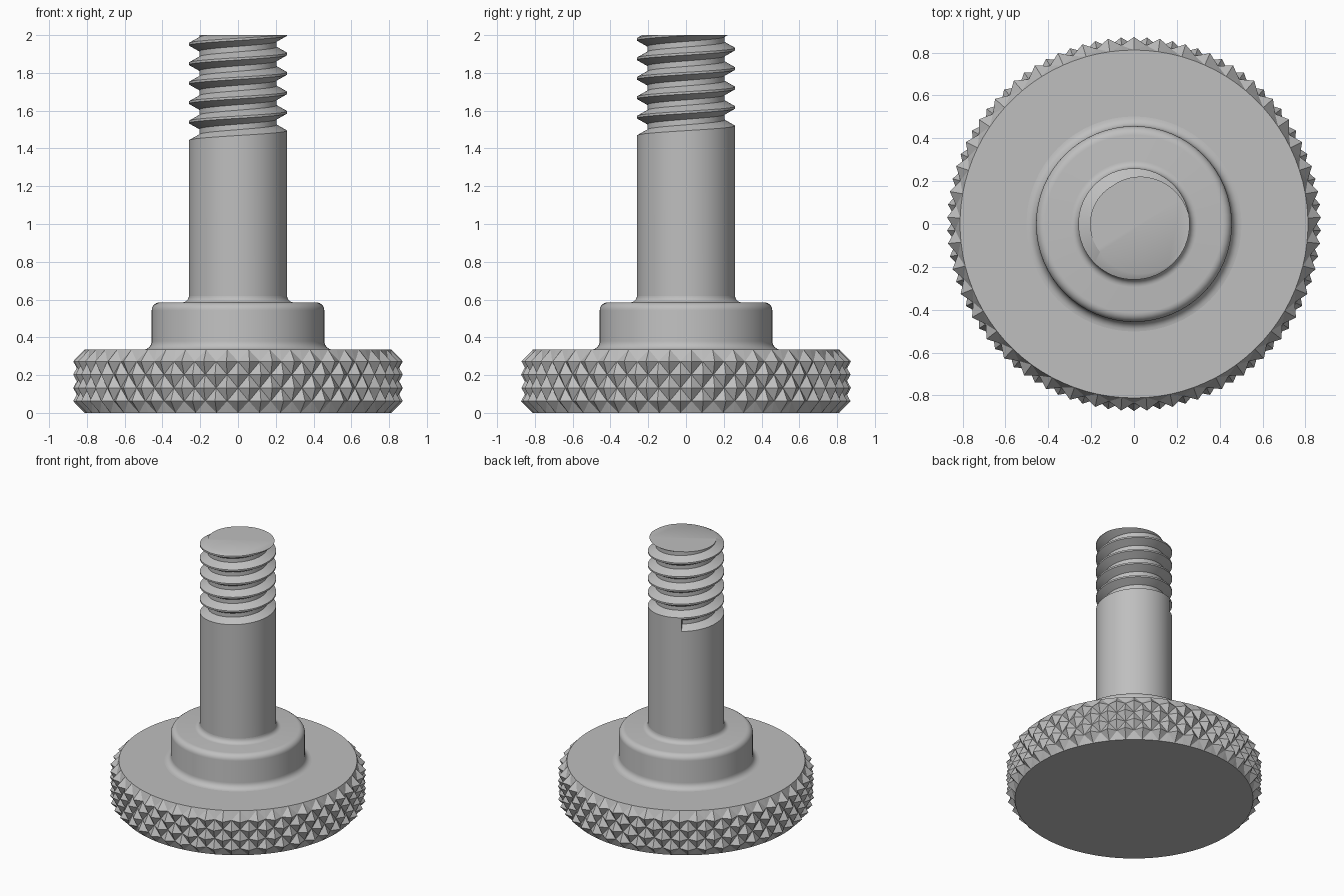
import bpy, bmesh
from math import sin, cos, pi, radians, atan2

cube = bpy.data.objects.get("Cube")
if cube:
    bpy.data.objects.remove(cube, do_unlink=True)

SEG = 64                  # sides of the turned parts
START = radians(118)      # where the thread groove begins
PITCH = 0.103
SHANK_R, ROOT_R = 0.26, 0.205

steel = bpy.data.materials.new("steel_grey")
steel.use_nodes = True
grey = (0.52, 0.52, 0.52, 1)
steel.diffuse_color = grey
steel.node_tree.nodes["Principled BSDF"].inputs["Base Color"].default_value = grey


def polar(r, a, z):
    return (r * cos(a), r * sin(a), z)


def finish(bm, name, smooth):
    bmesh.ops.remove_doubles(bm, verts=bm.verts[:], dist=1e-5)
    bmesh.ops.recalc_face_normals(bm, faces=bm.faces[:])
    mesh = bpy.data.meshes.new(name)
    bm.to_mesh(mesh)
    bm.free()
    mesh.materials.append(steel)
    obj = bpy.data.objects.new(name, mesh)
    bpy.context.collection.objects.link(obj)
    if smooth:
        bpy.ops.object.select_all(action='DESELECT')
        obj.select_set(True)
        bpy.context.view_layer.objects.active = obj
        bpy.ops.object.shade_smooth_by_angle(angle=radians(35))
    return obj


def arc(cr, cz, rad, a0, a1, steps=6):
    angles = [radians(a0 + (a1 - a0) * k / steps) for k in range(steps + 1)]
    return [(cr + rad * cos(a), cz + rad * sin(a)) for a in angles]


def sweep(bm, columns):
    # Skin neighbouring columns of points with quads
    cols = [[bm.verts.new(p) for p in col] for col in columns]
    for a, b in zip(cols, cols[1:]):
        for k in range(len(a) - 1):
            bm.faces.new((a[k], b[k], b[k + 1], a[k + 1]))
    return cols


# Knurled head: lattice of small pyramids between crossing grooves
HEAD_H, RIM_R, TIP_R, VALLEY_R = 0.335, 0.812, 0.873, 0.835
COLS = 90
rows = [0, 0.062, 0.132, 0.203, 0.273, HEAD_H]
last = len(rows) - 1
bm = bmesh.new()
grid = []
for j, z in enumerate(rows):
    ring = []
    for i in range(COLS):
        r = VALLEY_R if (i + j) % 2 == 0 else TIP_R
        if j in (0, last):
            r = RIM_R
        ring.append(bm.verts.new(polar(r, 2 * pi * i / COLS - pi / 2, z)))
    grid.append(ring)
for j in range(last):
    for i in range(COLS):
        n = (i + 1) % COLS
        a, b, c, d = grid[j][i], grid[j][n], grid[j + 1][n], grid[j + 1][i]
        # Split every cell along its groove
        if (i + j) % 2 == 0:
            tris = ((a, b, c), (a, c, d))
        else:
            tris = ((a, b, d), (b, c, d))
        for t in tris:
            bm.faces.new(t)
bm.faces.new(grid[0][::-1])
bm.faces.new(grid[last])
finish(bm, "knurled_head", False)

# Collar with rounded shoulder and fillets at both ends
COLLAR_R, COLLAR_TOP, SHANK_Z = 0.457, 0.585, 0.62
profile = arc(COLLAR_R + 0.045, HEAD_H + 0.045, 0.045, 270, 180)
profile += arc(COLLAR_R - 0.042, COLLAR_TOP - 0.042, 0.042, 0, 90)
profile += arc(SHANK_R + 0.035, SHANK_Z, 0.035, 270, 180)
bm = bmesh.new()
sweep(bm, [[polar(r, START + 2 * pi * i / SEG, z) for r, z in profile]
           for i in range(SEG + 1)])
finish(bm, "collar", True)

# Shank: plain cylinder whose upper edge follows the thread helix
TOP, TURNS, BASE = 2.0, 7, 1.425
thread = [(SHANK_R, 0), (ROOT_R, 0.031), (ROOT_R, 0.06),
          (SHANK_R, 0.091), (SHANK_R, PITCH)]
bm = bmesh.new()
sweep(bm, [[polar(SHANK_R, START + 2 * pi * i / SEG, z)
            for z in (SHANK_Z, BASE + PITCH * i / SEG)]
           for i in range(SEG + 1)])

# Thread: groove profile swept up the helix, with a flat end at its start
cols = sweep(bm, [[polar(r, START + 2 * pi * i / SEG, BASE + PITCH * i / SEG + dz)
                   for r, dz in thread]
                  for i in range(TURNS * SEG + 1)])
bm.faces.new(cols[0][:4])
bmesh.ops.remove_doubles(bm, verts=bm.verts[:], dist=1e-5)

# Cut the thread off level and close the tip
bmesh.ops.bisect_plane(bm, geom=bm.verts[:] + bm.edges[:] + bm.faces[:], dist=1e-5,
                       plane_co=(0, 0, TOP), plane_no=(0, 0, 1), clear_outer=True)
tip = [v for v in bm.verts if v.co.z > TOP - 1e-4]
tip.sort(key=lambda v: atan2(v.co.y, v.co.x))
bm.faces.new(tip)
finish(bm, "threaded_shank", True)
